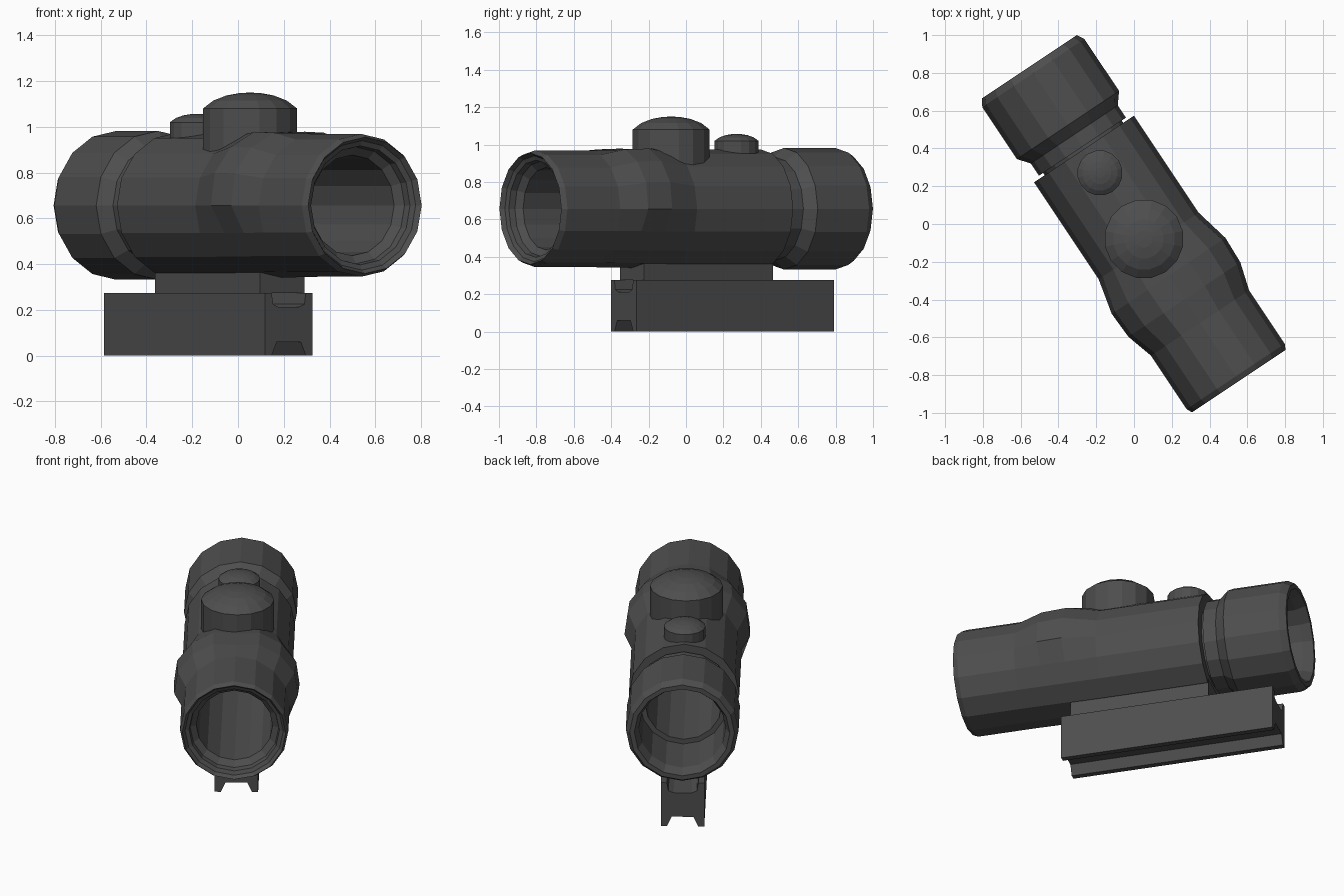
import bpy, bmesh
from math import sin, cos, pi, radians
from mathutils import Matrix

if "Cube" in bpy.data.objects:
    bpy.data.objects.remove(bpy.data.objects["Cube"])

TURN = Matrix.Rotation(radians(33.7), 4, 'Z')   # the sight lies diagonally
AXIS_Z = 0.657
SIDES = 16

dark = bpy.data.materials.new("dark_metal")
dark.diffuse_color = (0.075, 0.075, 0.075, 1)
dark.use_nodes = True
dark.node_tree.nodes["Principled BSDF"].inputs["Base Color"].default_value = dark.diffuse_color


def finish(bm, name):
    bmesh.ops.remove_doubles(bm, verts=bm.verts, dist=1e-5)
    bmesh.ops.recalc_face_normals(bm, faces=bm.faces)
    bm.transform(TURN)
    mesh = bpy.data.meshes.new(name)
    bm.to_mesh(mesh)
    bm.free()
    mesh.materials.append(dark)
    obj = bpy.data.objects.new(name, mesh)
    bpy.context.collection.objects.link(obj)
    return obj


def bridge(bm, a, b):
    n = len(a)
    for i in range(n):
        bm.faces.new((a[i], a[(i + 1) % n], b[(i + 1) % n], b[i]))


def bulge(angle, amount):
    """Extra radius on both upper flanks of the tube."""
    up, side = sin(angle), abs(cos(angle))
    if up < -0.3:
        return 0
    return amount * (side if up < 0.3 else 1.25 * side ** 0.6 if side > 0.1 else 0)


def tube(name, profile):
    """Closed (y, radius, bulge) profile spun around the sight axis."""
    bm = bmesh.new()
    rings = []
    for y, r, b in profile:
        ring = []
        for i in range(SIDES):
            a = 2 * pi * i / SIDES
            rr = r + bulge(a, b)
            ring.append(bm.verts.new((rr * cos(a), y, AXIS_Z + rr * sin(a))))
        rings.append(ring)
    for i, ring in enumerate(rings):
        bridge(bm, ring, rings[(i + 1) % len(rings)])
    finish(bm, name)


def knob(name, y, r, z0, z1, dome):
    """Upright cylinder with a shallow domed cap."""
    bm = bmesh.new()
    levels = [(r, z0), (r, z1)]
    levels += [(r * f, z1 + dome * h) for f, h in ((0.78, 0.5), (0.5, 0.82), (0.22, 0.97))]
    rings = [[bm.verts.new((q * cos(2 * pi * i / SIDES), y + q * sin(2 * pi * i / SIDES), z))
              for i in range(SIDES)] for q, z in levels]
    for a, b in zip(rings, rings[1:]):
        bridge(bm, a, b)
    bm.faces.new(rings[0])
    tip = bm.verts.new((0, y, z1 + dome))
    for i in range(SIDES):
        bm.faces.new((rings[-1][i], rings[-1][(i + 1) % SIDES], tip))
    finish(bm, name)


def bar(name, half, y0, y1):
    """Right half of an (x, z) section, mirrored and extruded along the sight."""
    section = half + [(-x, z) for x, z in reversed(half)]
    bm = bmesh.new()
    a, b = [[bm.verts.new((x, y, z)) for x, z in section] for y in (y0, y1)]
    bridge(bm, a, b)
    bm.faces.new(a)
    bm.faces.new(b)
    finish(bm, name)


# Hollow body: front rim, flank bulge, groove, rear eyepiece, then the bore back to the front
tube("sight_tube", [
    (-1.0, 0.298, 0), (-0.97, 0.312, 0), (-0.63, 0.312, 0),
    (-0.48, 0.314, 0.042), (-0.33, 0.316, 0.046), (-0.14, 0.318, 0),
    (0.477, 0.318, 0), (0.477, 0.25, 0), (0.492, 0.25, 0), (0.492, 0.277, 0),
    (0.57, 0.277, 0), (0.63, 0.325, 0), (0.96, 0.325, 0), (1.0, 0.302, 0),
    (1.0, 0.275, 0), (0.94, 0.25, 0), (0.62, 0.25, 0), (0.62, 0.22, 0),
    (-0.9, 0.22, 0), (-0.93, 0.255, 0), (-0.965, 0.26, 0), (-0.975, 0.283, 0),
])

# Adjustment knobs on top
knob("large_knob", -0.095, 0.21, 0.89, 1.08, 0.07)
knob("small_knob", 0.325, 0.12, 0.93, 1.02, 0.037)

# Mount block and grooved rail clamp
bar("mount_block", [(0.117, 0.275), (0.117, 0.385)], -0.347, 0.48)
bar("rail_clamp", [(0.063, 0.06), (0.09, 0.0), (0.125, 0.0), (0.125, 0.275),
                   (0.09, 0.275), (0.082, 0.225), (0.052, 0.212)], -0.40, 0.867)
